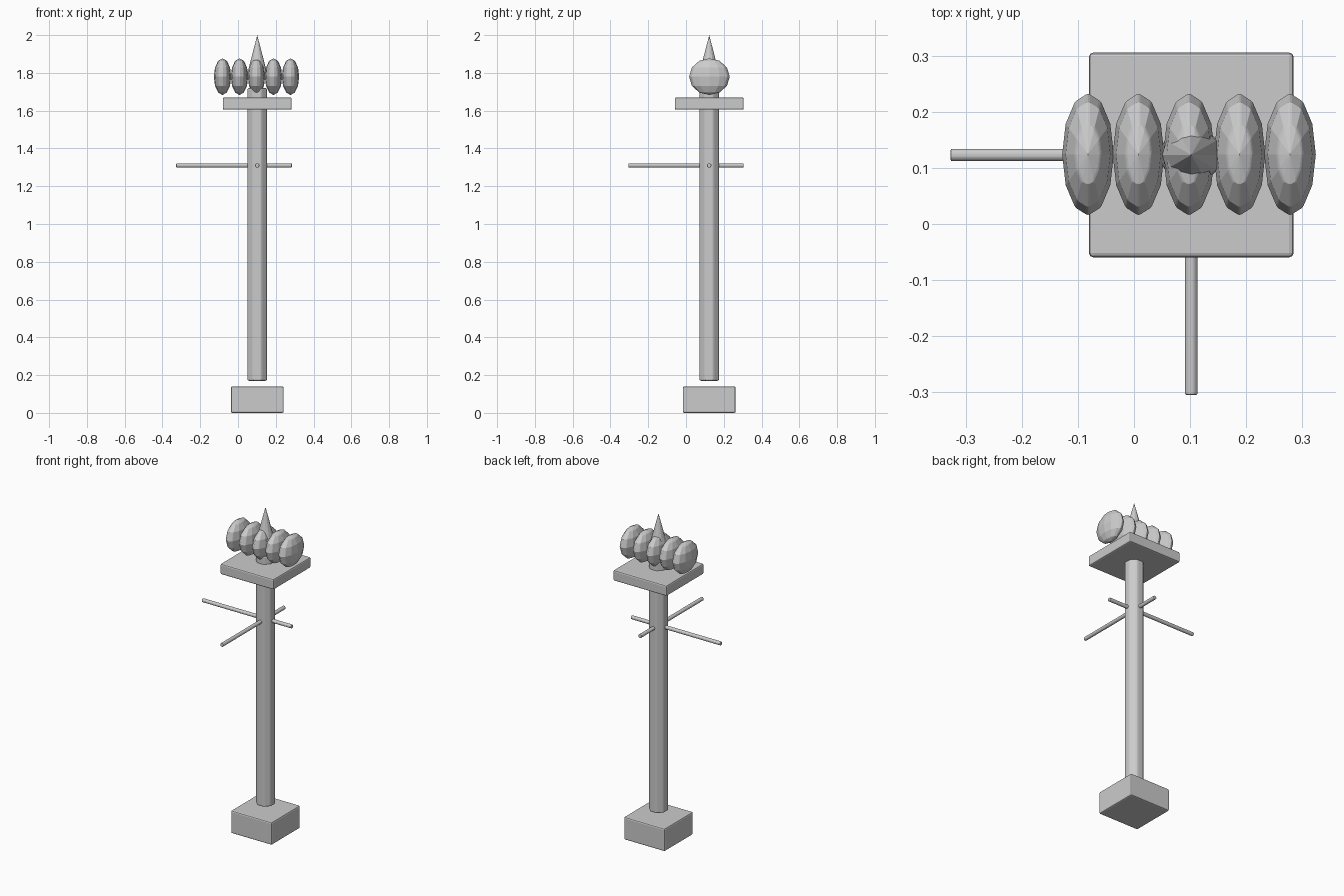
import bpy
import math
from mathutils import Vector

cube = bpy.data.objects.get("Cube")
if cube:
    bpy.data.objects.remove(cube, do_unlink=True)

stone = bpy.data.materials.new("light grey")
stone.use_nodes = True
GREY = (0.6, 0.6, 0.6, 1)
stone.diffuse_color = GREY
stone.node_tree.nodes["Principled BSDF"].inputs["Base Color"].default_value = GREY

AXIS = Vector((0.102, 0.123, 0))  # the post stands off centre


def finish(name, bevel):
    """Name the new part, colour it and soften its sharp edges."""
    obj = bpy.context.object
    obj.name = name
    bpy.ops.object.transform_apply(location=False, rotation=True, scale=True)
    obj.data.materials.append(stone)
    mod = obj.modifiers.new("soft edges", "BEVEL")
    mod.width = bevel
    mod.segments = 2
    mod.limit_method = "ANGLE"
    mod.angle_limit = math.radians(31)
    return obj


def slab(name, side, bottom, top):
    bpy.ops.mesh.primitive_cube_add(size=1, location=AXIS + Vector((0, 0, (bottom + top) / 2)))
    bpy.context.object.scale = (side, side, top - bottom)
    finish(name, 0.008)


def rod(name, radius, start, end, bevel):
    start, end = Vector(start), Vector(end)
    bpy.ops.mesh.primitive_cylinder_add(vertices=8, radius=radius, depth=(end - start).length)
    obj = bpy.context.object
    # turn the prism so that flats face the main directions
    for v in obj.data.vertices:
        x, y = v.co.x, v.co.y
        a = math.pi / 8
        v.co.x = x * math.cos(a) - y * math.sin(a)
        v.co.y = x * math.sin(a) + y * math.cos(a)
    obj.location = (start + end) / 2
    obj.rotation_euler = (end - start).to_track_quat("Z", "Y").to_euler()
    finish(name, bevel)


# Base block and top plate
slab("base_block", 0.28, 0, 0.14)
slab("top_plate", 0.365, 1.605, 1.67)

# Post
rod("post", 0.056, AXIS + Vector((0, 0, 0.17)), AXIS + Vector((0, 0, 1.72)), 0.008)

# Crossing bars
rod("side_bar", 0.012, (-0.327, AXIS.y, 1.31), (0.285, AXIS.y, 1.31), 0.003)
rod("front_bar", 0.012, (AXIS.x, -0.305, 1.31), (AXIS.x, 0.305, 1.31), 0.003)

# Row of flattened balls
for i in range(5):
    x = 0.098 + (i - 2) * 0.09
    bpy.ops.mesh.primitive_uv_sphere_add(segments=12, ring_count=6, radius=1,
                                         location=(x, AXIS.y + 0.001, 1.78))
    bpy.context.object.scale = (0.046, 0.109, 0.097)
    finish(f"ball_{i + 1}", 0.004)

# Spike
bpy.ops.mesh.primitive_cone_add(vertices=12, radius1=0.052, depth=0.2,
                                location=AXIS + Vector((0, 0, 1.9)))
finish("spike", 0.002)
